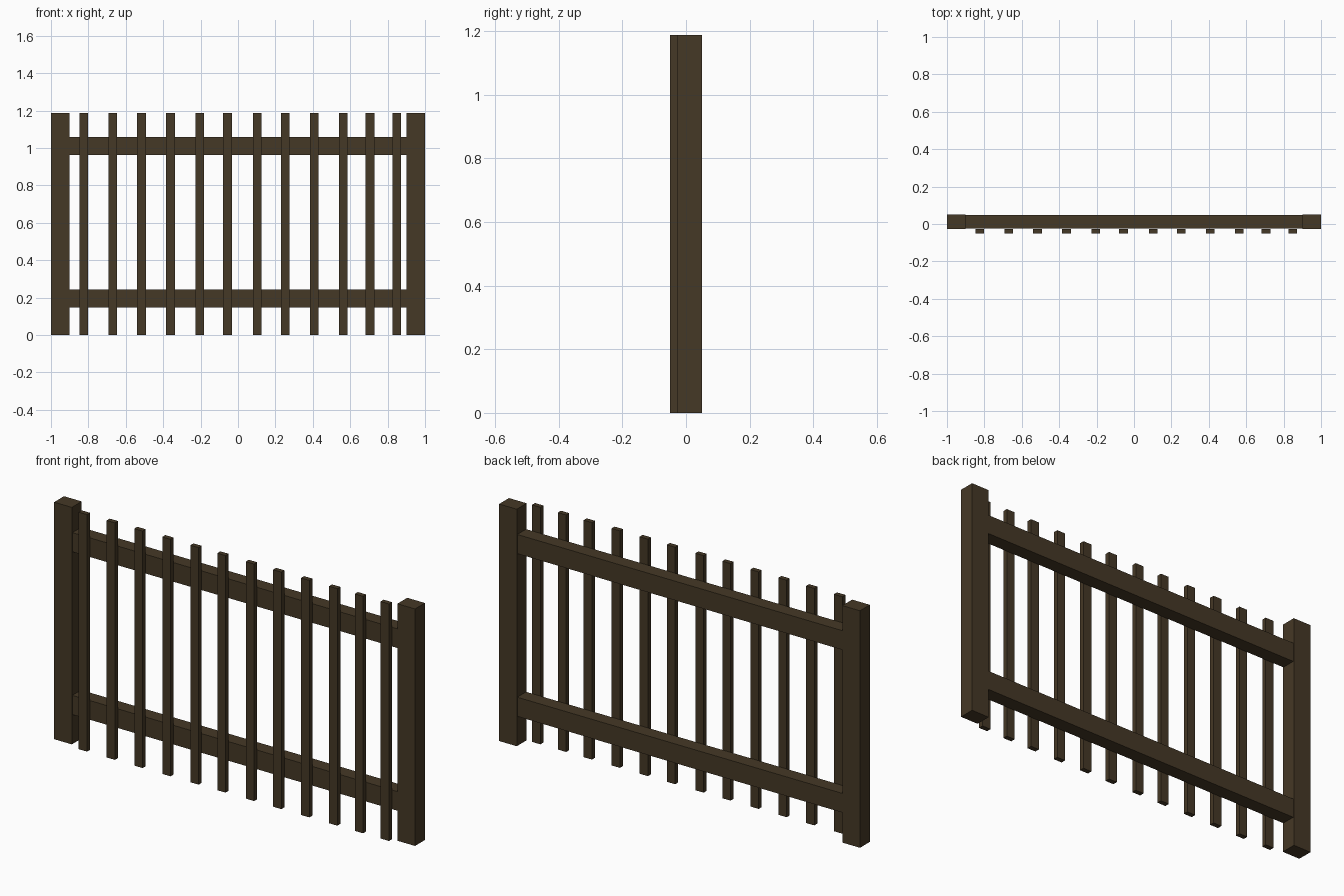
import bpy

if "Cube" in bpy.data.objects:
    bpy.data.objects.remove(bpy.data.objects["Cube"])

wood = bpy.data.materials.new("dark_wood")
wood.diffuse_color = (0.06, 0.04, 0.019, 1)
wood.use_nodes = True
wood.node_tree.nodes["Principled BSDF"].inputs["Base Color"].default_value = wood.diffuse_color


def box(name, x0, x1, y0, y1, z0, z1):
    bpy.ops.mesh.primitive_cube_add(
        size=1, location=((x0 + x1) / 2, (y0 + y1) / 2, (z0 + z1) / 2))
    ob = bpy.context.object
    ob.name = name
    ob.scale = (x1 - x0, y1 - y0, z1 - z0)
    bpy.ops.object.transform_apply(location=False, rotation=False, scale=True)
    ob.data.materials.append(wood)
    return ob


HEIGHT = 1.187
FRONT, BACK, POST_FRONT = -0.051, 0.051, -0.027

# End posts
box("left_post", -1.0, -0.902, POST_FRONT, BACK, 0, HEIGHT)
box("right_post", 0.902, 1.0, POST_FRONT, BACK, 0, HEIGHT)

# Horizontal rails between the posts
box("lower_rail", -0.902, 0.902, -0.023, 0.047, 0.148, 0.244)
box("upper_rail", -0.902, 0.902, -0.023, 0.047, 0.963, 1.059)

# Slightly unevenly spaced pickets on the front
centres = [-0.824, -0.669, -0.516, -0.361, -0.205, -0.056,
           0.102, 0.253, 0.408, 0.563, 0.706, 0.849]
for i, x in enumerate(centres):
    box(f"picket_{i + 1}", x - 0.023, x + 0.023, FRONT, POST_FRONT, 0, HEIGHT)
